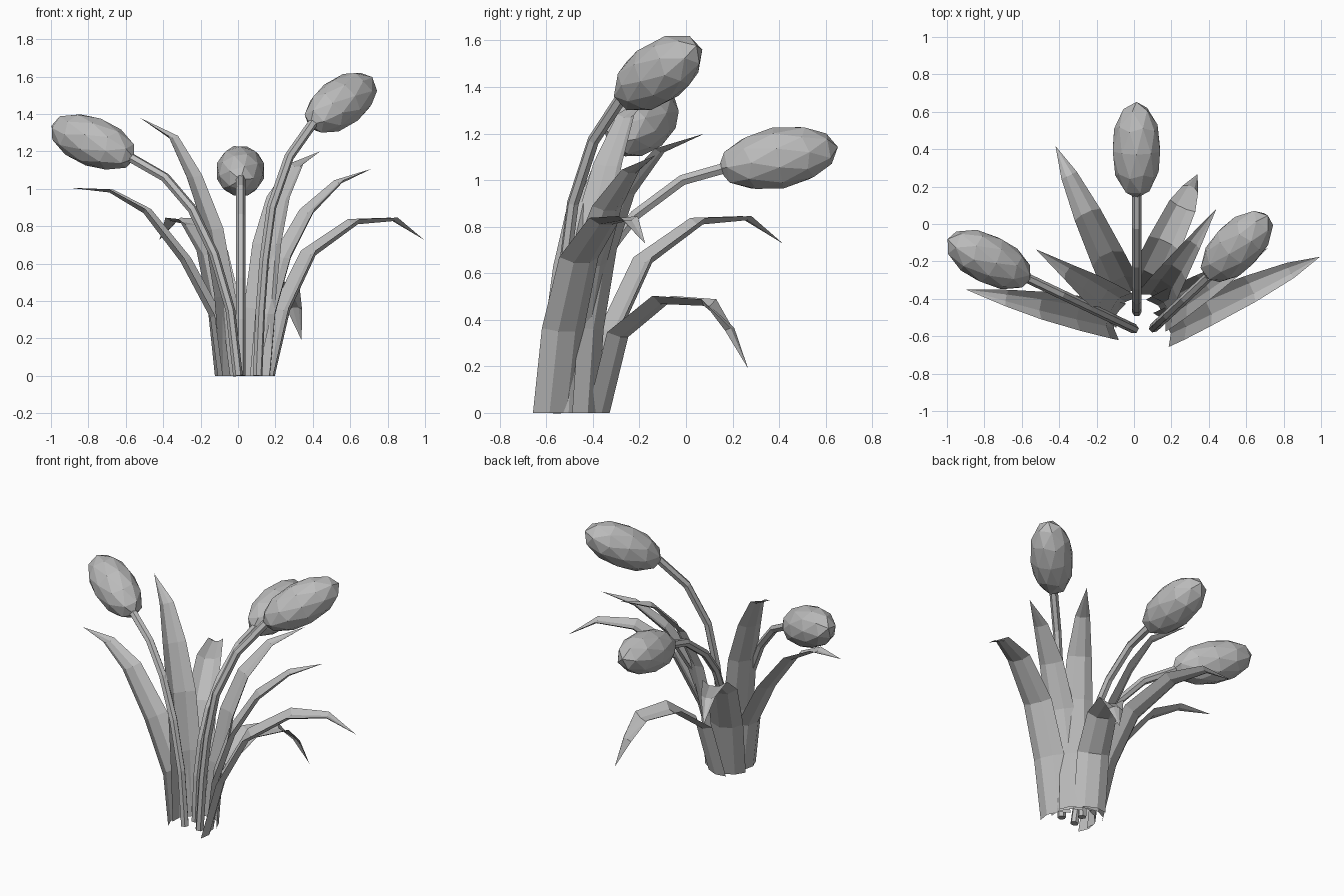
import bpy, bmesh
from mathutils import Vector

cube = bpy.data.objects.get("Cube")
if cube:
    bpy.data.objects.remove(cube, do_unlink=True)

grey = bpy.data.materials.new("plain grey")
grey.use_nodes = True
colour = (0.5, 0.5, 0.5, 1)
grey.diffuse_color = colour
grey.node_tree.nodes["Principled BSDF"].inputs["Base Color"].default_value = colour


def add_object(name, data):
    data.materials.append(grey)
    obj = bpy.data.objects.new(name, data)
    bpy.context.collection.objects.link(obj)
    return obj


def along(base, tip, profile):
    """Path in the upright plane from base to tip; profile is (reach, height)."""
    a, b = Vector((*base, 0)), Vector((*tip, 0))
    return [a.lerp(b, t) + Vector((0, 0, z)) for t, z in profile]


def stem(name, base, tip, profile):
    curve = bpy.data.curves.new(name, 'CURVE')
    curve.dimensions = '3D'
    curve.bevel_depth = 0.026
    curve.bevel_resolution = 1
    curve.use_fill_caps = True
    points = along(base, tip, profile)
    spline = curve.splines.new('POLY')
    spline.use_smooth = False
    spline.points.add(len(points) - 1)
    for p, co in zip(spline.points, points):
        p.co = (*co, 1)
    add_object(name, curve)


def bud(name, centre, direction):
    mesh = bpy.data.meshes.new(name)
    bm = bmesh.new()
    bmesh.ops.create_icosphere(bm, subdivisions=2, radius=1)
    bmesh.ops.scale(bm, vec=(0.133, 0.133, 0.262), verts=bm.verts)
    bm.to_mesh(mesh)
    bm.free()
    obj = add_object(name, mesh)
    obj.location = centre
    obj.rotation_mode = 'QUATERNION'
    obj.rotation_quaternion = Vector(direction).to_track_quat('Z', 'Y')


WIDTHS = (0.2, 0.2, 0.185, 0.15, 0.09)


def leaf(name, base, tip, profile):
    """Channelled blade: three strips across, narrowing to a point."""
    path = along(base, tip, profile)
    out = (Vector(tip) - Vector(base)).normalized().to_3d()
    side = Vector((-out.y, out.x, 0))
    bm = bmesh.new()
    rows = []
    for i, width in enumerate(WIDTHS):
        tangent = path[i + 1] - path[max(i - 1, 0)]
        up = side.cross(tangent).normalized()
        if i == 0:
            up = -out
        if up.dot(Vector((0, 0, 1)) - out) < 0:
            up = -up
        rows.append([bm.verts.new(path[i] + side * width * u + up * width * lift)
                     for u, lift in ((-.5, .2), (-.2, 0), (.2, 0), (.5, .2))])
    for low, high in zip(rows, rows[1:]):
        for k in range(3):
            bm.faces.new((low[k], low[k + 1], high[k + 1], high[k]))
    point = bm.verts.new(path[-1])
    for k in range(3):
        bm.faces.new((rows[-1][k], rows[-1][k + 1], point))
    mesh = bpy.data.meshes.new(name)
    bm.to_mesh(mesh)
    bm.free()
    add_object(name, mesh)


# Stems
stem("middle_stem", (.015, -.47), (.015, .16),
     ((0, 0), (.03, .3), (.1, .52), (.22, .7), (.4, .85), (.72, 1), (1, 1.05)))
stem("left_stem", (.105, -.555), (.4, -.28),
     ((0, 0), (.05, .35), (.12, .62), (.25, .9), (.57, 1.17), (1, 1.35)))
stem("right_stem", (0, -.56), (-.58, -.285),
     ((0, 0), (.07, .35), (.22, .65), (.42, .89), (.67, 1.06), (1, 1.17)))

# Buds
bud("middle_bud", (.013, .395, 1.095), (0, .98, .18))
bud("left_bud", (.55, -.12, 1.46), (.63, .63, .45))
bud("right_bud", (-.775, -.19, 1.25), (-.83, .41, .33))

# Leaves
arching = ((0, 0), (.1, .35), (.27, .645), (.55, .81), (.8, .828), (1, .727))
upright = ((0, 0), (.05, .33), (.2, .63), (.42, .87), (.7, 1.03), (1, 1.107))
leaf("right_front_leaf", (-.1, -.515), (-.9, -.35),
     ((0, 0), (.05, .31), (.25, .61), (.5, .87), (.73, .98), (1, 1.005)))
leaf("right_tall_leaf", (-.07, -.45), (-.525, -.135),
     ((0, 0), (.07, .42), (.2, .78), (.41, 1.06), (.63, 1.27), (1, 1.38)))
leaf("right_back_leaf", (-.05, -.375), (-.42, .417), arching)
leaf("left_drooping_leaf", (.05, -.345), (.34, .267),
     ((0, 0), (.13, .326), (.41, .468), (.71, .46), (.89, .365), (1, .19)))
leaf("left_back_leaf", (.12, -.4), (.44, .08),
     ((0, 0), (.05, .36), (.17, .7), (.34, .94), (.62, 1.12), (1, 1.2)))
leaf("left_upright_leaf", (.15, -.47), (.715, -.13), upright)
leaf("left_front_leaf", (.18, -.55), (.995, -.175), arching)
